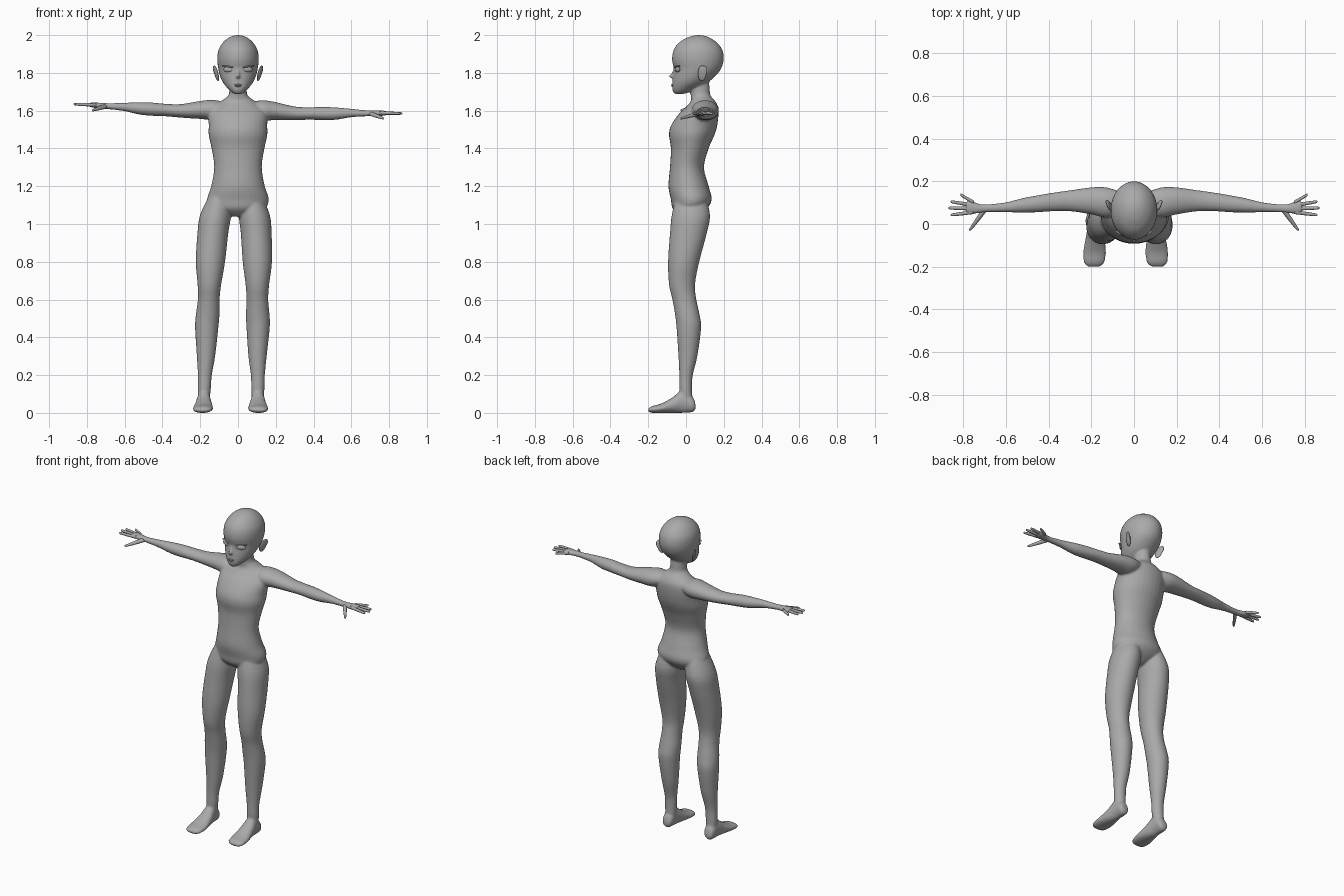
import bpy, bmesh, math
from mathutils import Vector, Matrix, Euler

if "Cube" in bpy.data.objects:
    bpy.data.objects.remove(bpy.data.objects["Cube"])

grey = bpy.data.materials.new("plain_grey")
grey.use_nodes = True
colour = (0.4, 0.4, 0.4, 1)
grey.diffuse_color = colour
grey.node_tree.nodes["Principled BSDF"].inputs["Base Color"].default_value = colour


def spline(rings, steps):
    """Smoothly fill in rings between the given ones."""
    out = []
    for i in range(len(rings) - 1):
        a, b = rings[max(i - 1, 0)], rings[i]
        c, d = rings[i + 1], rings[min(i + 2, len(rings) - 1)]
        for s in range(steps):
            t = s / steps
            out.append([q + t / 2 * (r - p + t * (2*p - 5*q + 4*r - s2 + t * (3*q - p - 3*r + s2)))
                        for p, q, r, s2 in zip(a, b, c, d)])
    return out + [rings[-1]]


def loft(bm, rings, axis, place=lambda p: p, sides=32, steps=4):
    """Oval rings (position, a0, a1, b0, b1) stacked along an axis."""
    loops = []
    for t, a0, a1, b0, b1 in spline(rings, steps):
        loop = []
        for k in range(sides):
            ang = math.tau * k / sides
            a = (a0 + a1) / 2 + (a1 - a0) / 2 * math.cos(ang)
            b = (b0 + b1) / 2 + (b1 - b0) / 2 * math.sin(ang)
            p = {"x": (t, a, b), "y": (a, t, b), "z": (a, b, t)}[axis]
            loop.append(bm.verts.new(place(Vector(p))))
        loops.append(loop)
    for lo, hi in zip(loops, loops[1:]):
        for k in range(sides):
            j = (k + 1) % sides
            bm.faces.new((lo[k], lo[j], hi[j], hi[k]))
    bm.faces.new(loops[0])
    bm.faces.new(loops[-1])


def ball(bm, loc, size, rot=(0, 0, 0)):
    m = Matrix.LocRotScale(Vector(loc), Euler(rot), Vector(size))
    bmesh.ops.create_uvsphere(bm, u_segments=24, v_segments=14, radius=1, matrix=m)


def finish(bm, name):
    bmesh.ops.recalc_face_normals(bm, faces=bm.faces)
    mesh = bpy.data.meshes.new(name)
    for f in bm.faces:
        f.smooth = True
    bm.to_mesh(mesh)
    bm.free()
    mesh.materials.append(grey)
    obj = bpy.data.objects.new(name, mesh)
    bpy.context.collection.objects.link(obj)
    return obj


def same(p):
    return p


# The right leg stands a little wider and the right arm a little higher
def right_leg(p):
    return Vector((-p.x - 0.03 - 0.045 * (1.1 - p.z), p.y, p.z))


def right_arm(p):
    return Vector((-p.x, p.y, p.z + 0.045 * max(0, (p.x - 0.1) / 0.7)))


# Torso and neck: height, half width, front, back
torso = [(1.04, .05, -.03, .06), (1.08, .14, -.07, .11), (1.13, .163, -.08, .136),
         (1.2, .142, -.093, .12), (1.3, .126, -.085, .095), (1.4, .14, -.08, .12),
         (1.47, .155, -.09, .15), (1.52, .155, -.08, .165), (1.58, .155, -.04, .172),
         (1.62, .13, 0, .17), (1.65, .09, .025, .155), (1.68, .052, .025, .13),
         (1.72, .045, .02, .125), (1.78, .04, .03, .12)]
# Head
head = [(1.688, .015, -.055, -.02), (1.695, .03, -.066, .01), (1.715, .052, -.073, .05),
        (1.745, .077, -.072, .11), (1.78, .094, -.068, .152), (1.82, .104, -.064, .185),
        (1.87, .11, -.074, .2), (1.92, .104, -.066, .193), (1.96, .081, -.038, .165),
        (1.985, .052, .003, .128), (1.996, .027, .036, .1), (2.0, .006, .06, .075)]
# Left leg: height, inner, outer, front, back
leg = [(1.16, .02, .12, -.05, .1), (1.05, .005, .168, -.075, .127),
       (.95, .015, .178, -.085, .11), (.8, .025, .18, -.095, .07),
       (.68, .04, .165, -.09, .048), (.6, .045, .16, -.072, .055),
       (.52, .042, .167, -.058, .072), (.45, .045, .168, -.05, .08),
       (.3, .055, .152, -.04, .06), (.2, .068, .142, -.035, .036),
       (.13, .07, .14, -.035, .032), (.05, .074, .136, -.03, .035)]
# Left foot from heel to toe: y, inner, outer, sole, top
foot = [(.05, .09, .125, .02, .045), (.035, .075, .138, .004, .085), (-.02, .07, .142, 0, .12),
        (-.07, .06, .15, 0, .083), (-.13, .053, .16, 0, .05), (-.18, .06, .157, 0, .036),
        (-.2, .08, .14, .008, .022)]
# Left arm from shoulder to palm: x, front, back, bottom, top
arm = [(.06, .05, .15, 1.58, 1.645), (.13, .03, .172, 1.55, 1.655), (.2, .045, .172, 1.55, 1.645),
       (.3, .06, .158, 1.55, 1.622), (.38, .06, .147, 1.552, 1.618), (.45, .055, .135, 1.55, 1.62),
       (.52, .053, .122, 1.552, 1.617), (.6, .055, .102, 1.565, 1.61),
       (.68, .055, .093, 1.57, 1.602), (.72, .052, .094, 1.57, 1.602),
       (.77, .045, .11, 1.573, 1.6), (.79, .052, .105, 1.578, 1.597)]

# Body: overlapping volumes fused into one smooth skin
bm = bmesh.new()
for part in (torso, head):
    loft(bm, [(z, -w, w, f, b) for z, w, f, b in part], "z")
for place in (same, right_leg):
    loft(bm, leg, "z", place)
    loft(bm, foot, "y", place)
for place in (same, right_arm):
    loft(bm, arm, "x", place)
ball(bm, (0, -.072, 1.782), (.011, .02, .01))
ball(bm, (0, -.064, 1.797), (.008, .014, .024), (-.3, 0, 0))
body = finish(bm, "body")
fuse = body.modifiers.new("fuse", "REMESH")
fuse.mode = "VOXEL"
fuse.voxel_size = 0.006
fuse.use_smooth_shade = True
soften = body.modifiers.new("soften", "SMOOTH")
soften.factor = 0.5
soften.iterations = 6

# Fingers: base y, tip x, tip y
fingers = [(.1, .815, .138), (.087, .86, .105), (.072, .87, .075), (.056, .86, .042)]
for name, place in (("left_fingers", same), ("right_fingers", right_arm)):
    bm = bmesh.new()
    for base, tip_x, tip_y in fingers:
        rings = []
        for t, r in ((0, .009), (.5, .0085), (.9, .007), (.98, .005), (1, .002)):
            x, y, z = .75 + t * (tip_x - .75), base + t * (tip_y - base), 1.588 - .003 * t
            rings.append((x, y - r, y + r, z - r, z + r))
        loft(bm, rings, "x", place, 12, 2)
    # Thumb
    rings = []
    for t, r in ((0, .014), (.4, .013), (.8, .009), (.96, .007), (1, .003)):
        x, y, z = .7 + .07 * t, .068 - .098 * t, 1.585 - .027 * t
        rings.append((y, x - r, x + r, z - r * .8, z + r * .8))
    loft(bm, rings, "y", place, 12, 2)
    finish(bm, name)

# Face details: eyes, lids and ears on each side
for side, word in ((1, "left"), (-1, "right")):
    bm = bmesh.new()
    ball(bm, (side * .053, -.045, 1.818), (.027, .009, .014), (0, 0, side * .42))
    finish(bm, word + "_eye")
    bm = bmesh.new()
    ball(bm, (side * .055, -.047, 1.834), (.034, .009, .004), (0, side * -.1, side * .45))
    finish(bm, word + "_upper_lid")
    bm = bmesh.new()
    ball(bm, (side * .115, .085, 1.798), (.008, .024, .042), (-.15, side * .22, side * -.35))
    ball(bm, (side * .121, .097, 1.81), (.007, .017, .028), (-.15, side * .25, side * -.5))
    finish(bm, word + "_ear")

# Lips
bm = bmesh.new()
ball(bm, (0, -.071, 1.737), (.02, .008, .004))
ball(bm, (0, -.071, 1.73), (.015, .008, .004))
finish(bm, "lips")
